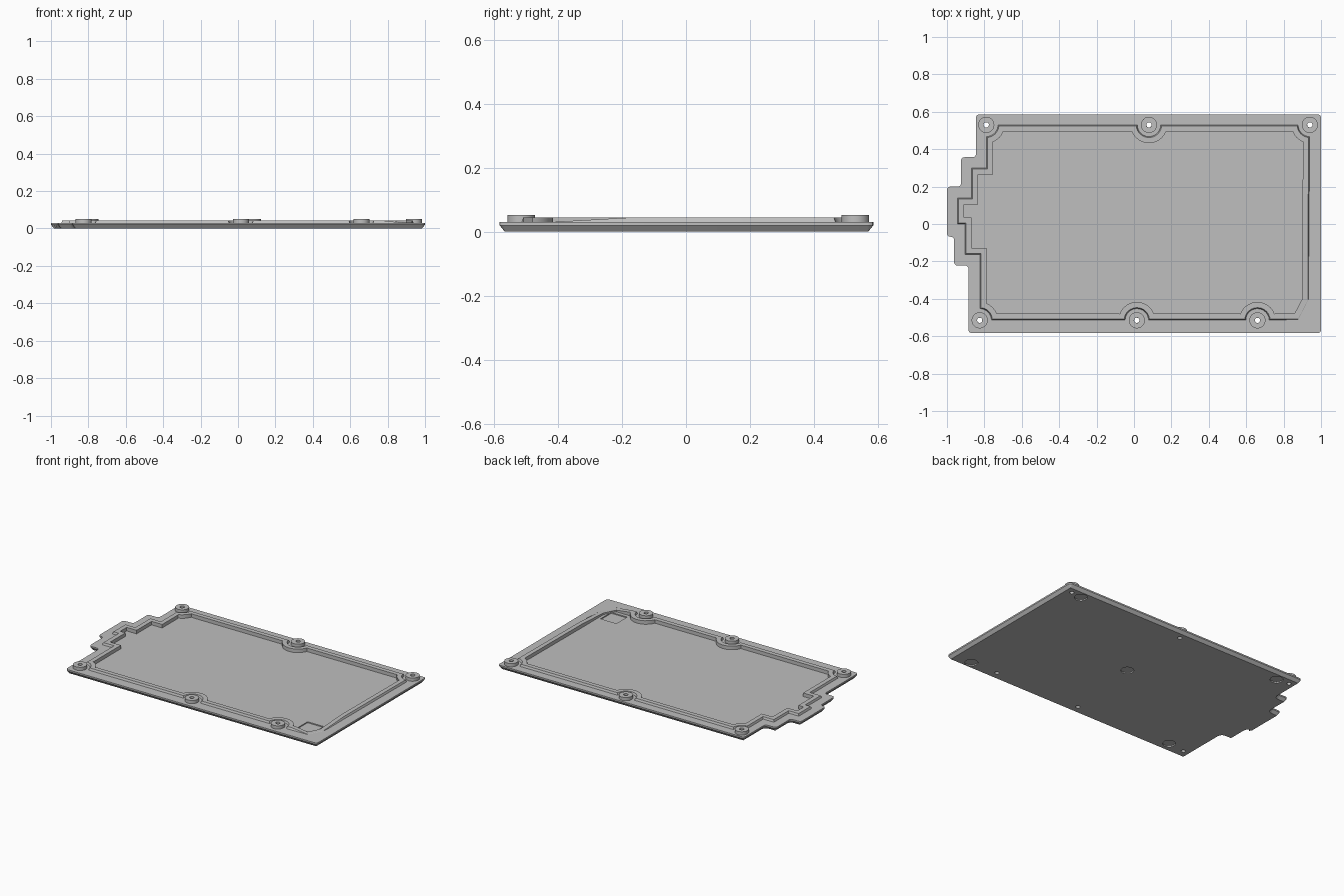
import bpy, bmesh, math
from mathutils import Vector

if "Cube" in bpy.data.objects:
    bpy.data.objects.remove(bpy.data.objects["Cube"])

EDGE_Z, PLATE_Z, LIP_Z, BOSS_Z, FLOOR_Z = 0.02, 0.03, 0.044, 0.052, 0.02
POCKET_Z = 0.013

grey = bpy.data.materials.new("light_grey")
grey.use_nodes = True
grey.diffuse_color = (0.52, 0.52, 0.52, 1)
grey.node_tree.nodes["Principled BSDF"].inputs["Base Color"].default_value = (0.52, 0.52, 0.52, 1)


def offset(points, d):
    """Move a counter-clockwise outline inward by d with mitred corners."""
    out = []
    for i, p in enumerate(points):
        p = Vector(p)
        a = (p - Vector(points[i - 1])).normalized()
        b = (Vector(points[(i + 1) % len(points)]) - p).normalized()
        n1, n2 = Vector((-a.y, a.x)), Vector((-b.y, b.x))
        out.append(p + (n1 + n2) * d / max(0.3, 1 + n1.dot(n2)))
    return out


def rounded(points, r, steps=4):
    """Round every corner of an outline."""
    out = []
    for i, p in enumerate(points):
        p = Vector(p)
        a = p + (Vector(points[i - 1]) - p).normalized() * r
        b = p + (Vector(points[(i + 1) % len(points)]) - p).normalized() * r
        for k in range(steps + 1):
            t = k / steps
            out.append(a * (1 - t) ** 2 + p * 2 * t * (1 - t) + b * t * t)
    return out


def arc(centre, r, start, end, steps=12):
    angles = [math.radians(start + (end - start) * k / steps) for k in range(steps + 1)]
    return [(centre[0] + r * math.cos(t), centre[1] + r * math.sin(t)) for t in angles]


def circle(centre, r, n=32):
    return arc(centre, r, 0, 360 - 360 / n, n - 1)


def loft(name, rings, closed=False):
    """Skin rings of (outline, height); cap the ends or close into a loop."""
    bm = bmesh.new()
    loops = []
    for pts, z in rings:
        heights = z if isinstance(z, list) else [z] * len(pts)
        loops.append([bm.verts.new((p[0], p[1], h)) for p, h in zip(pts, heights)])
    pairs = list(zip(loops, loops[1:]))
    if closed:
        pairs.append((loops[-1], loops[0]))
    else:
        bm.faces.new(loops[0][::-1])
        bm.faces.new(loops[-1])
    for low, high in pairs:
        for i in range(len(low)):
            j = (i + 1) % len(low)
            bm.faces.new((low[i], low[j], high[j], high[i]))
    bmesh.ops.recalc_face_normals(bm, faces=bm.faces)
    mesh = bpy.data.meshes.new(name)
    bm.to_mesh(mesh)
    bm.free()
    mesh.materials.append(grey)
    obj = bpy.data.objects.new(name, mesh)
    bpy.context.collection.objects.link(obj)
    return obj


def cut(target, pts, z0, z1):
    """Subtract a prism and apply the result."""
    cutter = loft("cutter", [(pts, z0), (pts, z1)])
    cutter.hide_render = True
    mod = target.modifiers.new("cut", "BOOLEAN")
    mod.operation, mod.solver, mod.object = "DIFFERENCE", "EXACT", cutter
    bpy.context.view_layer.objects.active = target
    bpy.ops.object.modifier_apply(modifier=mod.name)
    bpy.data.objects.remove(cutter)


# Screw positions
back = [(-0.79, 0.53), (0.08, 0.53), (0.94, 0.53)]
front = [(-0.825, -0.515), (0.015, -0.515), (0.66, -0.515)]

# Plate outline with the stepped right-hand end
plate_outline = rounded([
    (-0.885, -0.583), (1, -0.583), (1, 0.586), (-0.845, 0.586), (-0.845, 0.357),
    (-0.925, 0.357), (-0.925, 0.2), (-1, 0.2), (-1, -0.068), (-0.962, -0.068),
    (-0.962, -0.222), (-0.885, -0.222)], 0.02)

# Lip outline, counter-clockwise, going round each screw boss
R = 0.062
corner = [(0.88, -0.515), (0.935, -0.41)]
lip_outline = (
    arc(front[0], R, 90, 0, 8) + arc(front[1], R, 180, 0) + arc(front[2], R, 180, 0)
    + [(0.76, -0.515)] + corner + [(0.935, -0.18)]
    + arc(back[2], R, 270, 180, 8) + arc(back[1], R, 360, 180) + arc(back[0], R, 360, 270, 8)
    + [(-0.79, 0.3), (-0.87, 0.3), (-0.87, 0.14), (-0.945, 0.14), (-0.945, 0),
       (-0.905, 0), (-0.905, -0.165), (-0.825, -0.165)])
lip_inner = offset(lip_outline, 0.036)
# The lip fades out at the plain front corner
lip_heights = [PLATE_Z + 0.001 if p in corner else LIP_Z for p in lip_outline]

# Base plate with a chamfered underside and a sunken floor
plate = loft("base_plate", [(offset(plate_outline, 0.016), 0),
                            (plate_outline, EDGE_Z), (plate_outline, PLATE_Z)])
cut(plate, lip_inner, FLOOR_Z, 0.1)

# Square pocket in the floor
cut(plate, [(0.76, -0.455), (0.88, -0.455), (0.88, -0.34), (0.76, -0.34)], POCKET_Z, 0.025)

# Round foot recesses underneath
for spot in [(0.86, -0.52), (0.86, 0.52), (0.07, 0.02), (-0.7, -0.5), (-0.7, 0.52)]:
    cut(plate, circle(spot, 0.04), -0.05, 0.008)

# Screw holes through the plate
for spot in back + front:
    cut(plate, circle(spot, 0.014, 20), -0.05, 0.1)

# Raised sealing lip
lip = loft("sealing_lip", [
    (lip_outline, PLATE_Z - 0.002), (offset(lip_outline, 0.006), lip_heights),
    (lip_inner, lip_heights), (lip_inner, PLATE_Z - 0.002)], closed=True)

# Hollow screw bosses
parts = [plate, lip]
for side, spots in (("back", back), ("front", front)):
    for i, spot in enumerate(spots):
        ring, hole = circle(spot, 0.043, 40), circle(spot, 0.014, 40)
        parts.append(loft(f"{side}_screw_boss_{i + 1}", [
            (ring, PLATE_Z - 0.002), (ring, BOSS_Z), (hole, BOSS_Z), (hole, PLATE_Z - 0.002)],
            closed=True))

# Smooth round walls, keep edges sharp
for obj in parts:
    bpy.ops.object.select_all(action="DESELECT")
    obj.select_set(True)
    bpy.context.view_layer.objects.active = obj
    bpy.ops.object.shade_smooth_by_angle(angle=math.radians(25))
